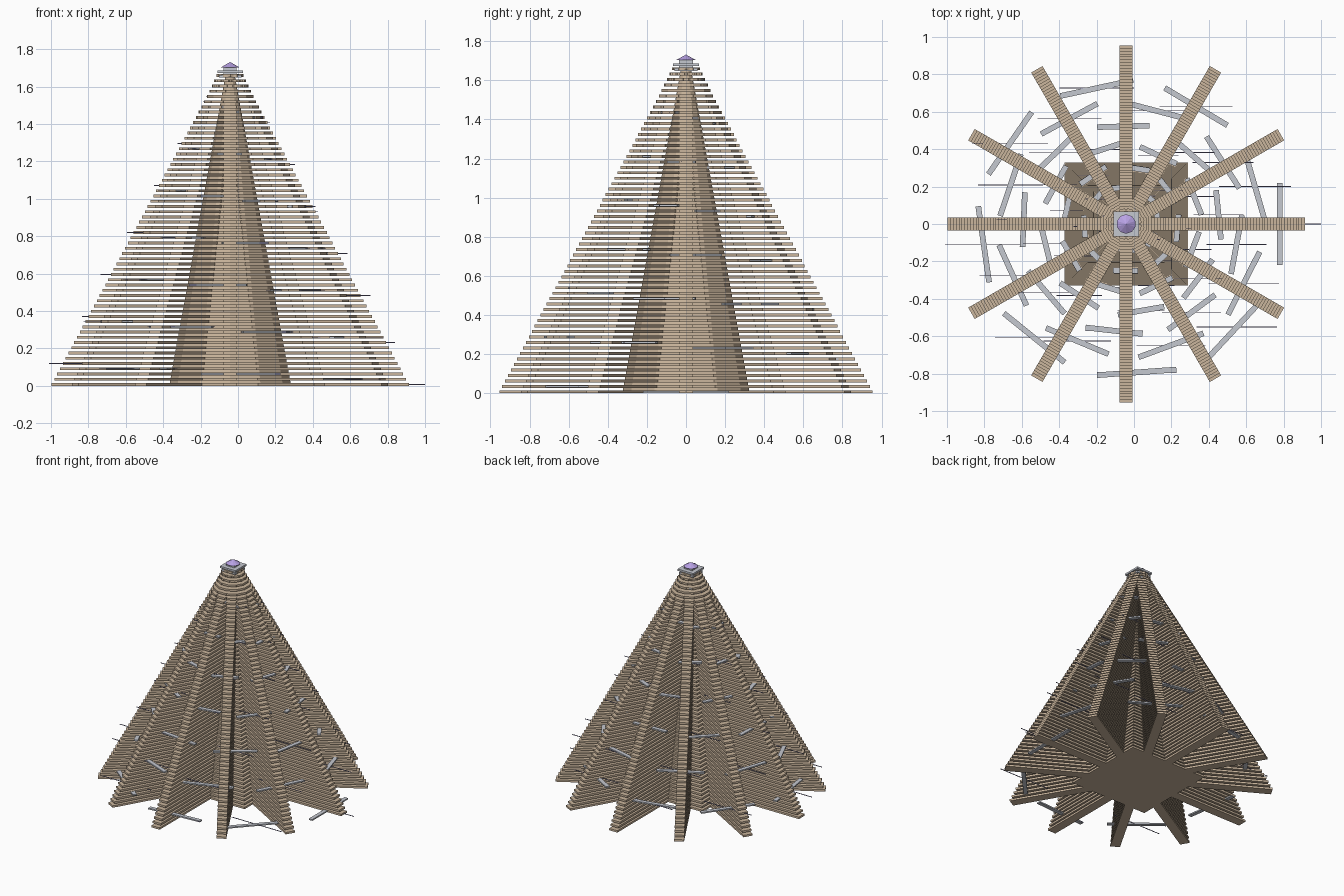
import bpy, bmesh, math
from mathutils import Matrix, Vector

if "Cube" in bpy.data.objects:
    bpy.data.objects.remove(bpy.data.objects["Cube"])

CX = -0.042            # tower axis sits slightly left of the bounding centre
LAYERS, STEP, THICK = 60, 0.028, 0.015


def material(name, rgb):
    m = bpy.data.materials.new(name)
    m.diffuse_color = (*rgb, 1)
    m.use_nodes = True
    m.node_tree.nodes["Principled BSDF"].inputs["Base Color"].default_value = m.diffuse_color
    return m


wood = material("tan", (0.60, 0.47, 0.34))
grey = material("pale_grey", (0.56, 0.58, 0.63))
slate = material("slate_blue", (0.25, 0.24, 0.42))
violet = material("violet", (0.48, 0.36, 0.78))


def add_box(bm, size, loc, angle=0.0):
    mat = (Matrix.Translation(Vector(loc)) @ Matrix.Rotation(angle, 4, 'Z')
           @ Matrix.Diagonal((*size, 1)))
    bmesh.ops.create_cube(bm, size=1, matrix=mat)


def add_cone(bm, sides, r1, r2, z0, z1):
    bmesh.ops.create_cone(bm, cap_ends=True, segments=sides, radius1=r1, radius2=r2,
                          depth=z1 - z0, matrix=Matrix.Translation((CX, 0, (z0 + z1) / 2)))


def finish(bm, name, mat):
    me = bpy.data.meshes.new(name)
    bm.to_mesh(me)
    bm.free()
    me.materials.append(mat)
    ob = bpy.data.objects.new(name, me)
    bpy.context.collection.objects.link(ob)
    return ob


planks, slabs, bars, rods = (bmesh.new() for _ in range(4))
for k in range(LAYERS):
    z = k * STEP + THICK / 2
    r = 0.955 - 0.54 * k * STEP
    # six crossing planks make twelve radial arms
    if r > 0.06:
        for a in range(6):
            add_box(planks, (2 * r, 0.07, THICK), (CX, 0, z), a * math.pi / 6)
    # square slab of the core
    h = 0.33 * r / 0.955
    add_box(slabs, (2 * h, 2 * h, THICK), (CX, 0, z))
    # tangential bar and thin rod winding around the tower
    if k < 58:
        ang = -0.75 * k
        br, length = 0.86 * r, 0.46 * r
        c = (CX + br * math.cos(ang), br * math.sin(ang), z)
        add_box(bars, (0.03, length, 0.010), c, ang)
        add_box(rods, (length, 0.004, 0.004), c)

finish(planks, "radial_planks", wood)
finish(slabs, "core_slabs", wood)
finish(bars, "winding_bars", grey)
finish(rods, "winding_rods", slate)

# round inner core filling the gaps between slabs
bm = bmesh.new()
add_cone(bm, 12, 0.325, 0.025, 0.005, 1.66)
finish(bm, "inner_core", wood)

# stepped cap
bm = bmesh.new()
add_box(bm, (0.12, 0.12, 0.014), (CX, 0, 1.655))
add_box(bm, (0.135, 0.135, 0.014), (CX, 0, 1.68))
add_box(bm, (0.07, 0.07, 0.05), (CX, 0, 1.68))
finish(bm, "cap", grey)

# low violet finial
bm = bmesh.new()
add_cone(bm, 10, 0.052, 0.0, 1.703, 1.732)
finish(bm, "finial", violet)
